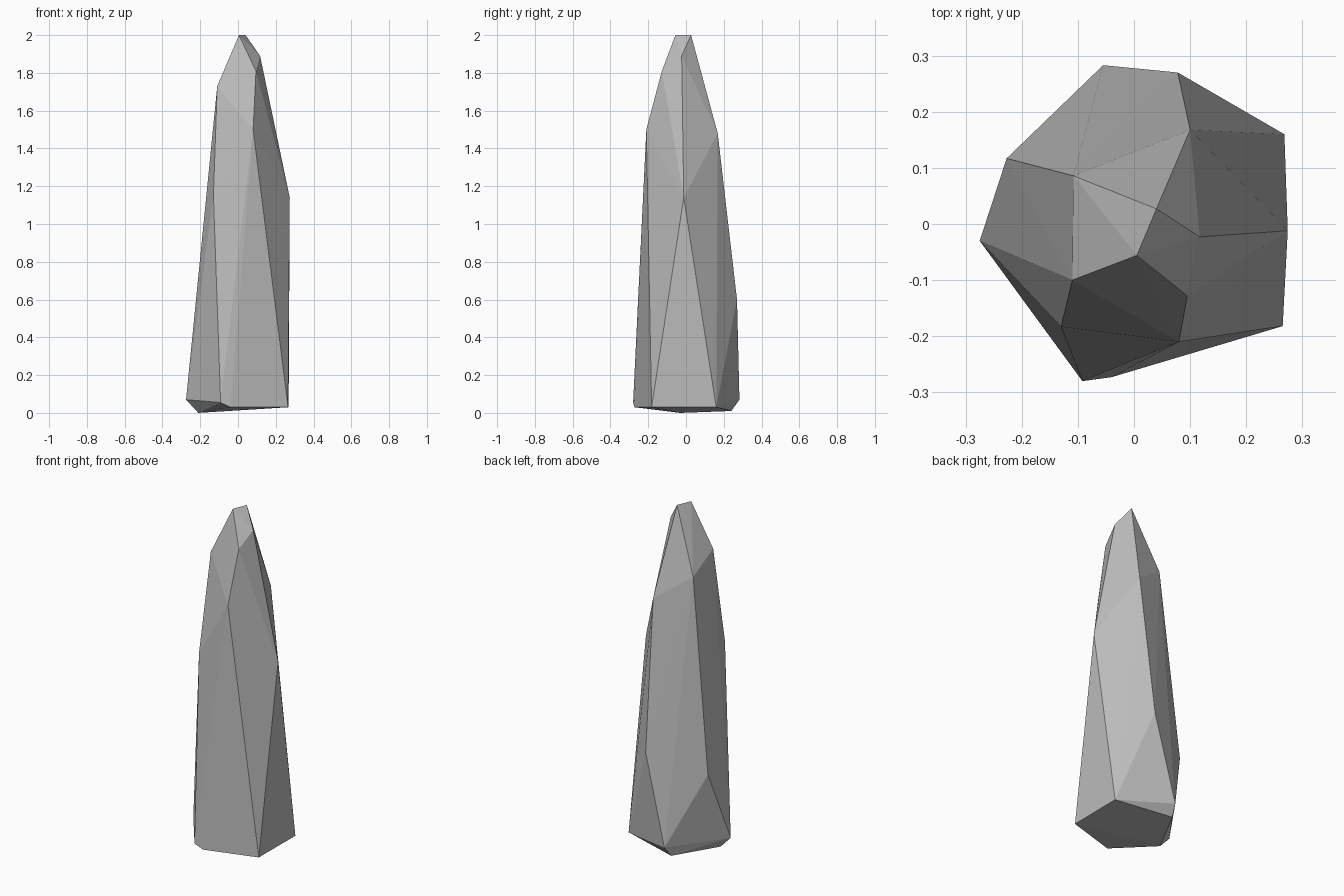
import bpy
import bmesh
from math import radians

# Remove the default cube only
default_cube = bpy.data.objects.get("Cube")
if default_cube:
    bpy.data.objects.remove(default_cube, do_unlink=True)


def make_material(name, colour):
    material = bpy.data.materials.new(name)
    material.use_nodes = True
    material.diffuse_color = colour
    shader = material.node_tree.nodes["Principled BSDF"]
    shader.inputs["Base Color"].default_value = colour
    shader.inputs["Roughness"].default_value = 0.9
    return material


def make_chiselled_rock(name, rings, material):
    """Wrap flat facets around the corner rings of a convex rock."""
    bm = bmesh.new()
    for ring in rings:
        for corner in ring:
            bm.verts.new(corner)
    hull = bmesh.ops.convex_hull(bm, input=bm.verts[:], use_existing_faces=False)
    loose = [v for v in hull["geom_interior"] if isinstance(v, bmesh.types.BMVert)]
    bmesh.ops.delete(bm, geom=loose, context="VERTS")
    # Merge triangles that share a plane into larger facets
    bmesh.ops.dissolve_limit(bm, angle_limit=radians(1),
                             verts=bm.verts[:], edges=bm.edges[:])
    bmesh.ops.recalc_face_normals(bm, faces=bm.faces[:])
    for face in bm.faces:
        face.smooth = False

    mesh = bpy.data.meshes.new(name)
    bm.to_mesh(mesh)
    bm.free()
    mesh.materials.append(material)
    rock = bpy.data.objects.new(name, mesh)
    bpy.context.collection.objects.link(rock)
    return rock


# Underside and chamfered foot
foot = [(-.21, -.03, 0), (-.07, .24, .01), (.268, .16, .03),
        (.265, -.182, .03), (-.04, -.273, .03)]
foot_chamfer = [(-.092, -.28, .055), (-.275, -.03, .07), (-.055, .283, .07)]

# Corners of the tall side facets
side_corners = [(-.227, .117, .49), (.078, .27, .6),
                (.274, -.012, 1.14), (-.13, -.183, 1.15)]

# Shoulder where the sides lean in, then the ridged tip
shoulder = [(.08, -.21, 1.5), (.1, .168, 1.48),
            (-.108, .086, 1.63), (-.11, -.1, 1.73)]
tip = [(.095, -.128, 1.81), (.117, -.023, 1.89),
       (.005, -.056, 2), (.04, .027, 2)]

stone = make_material("grey stone", (.5, .5, .5, 1))
make_chiselled_rock("rock_spire",
                    [foot, foot_chamfer, side_corners, shoulder, tip], stone)
